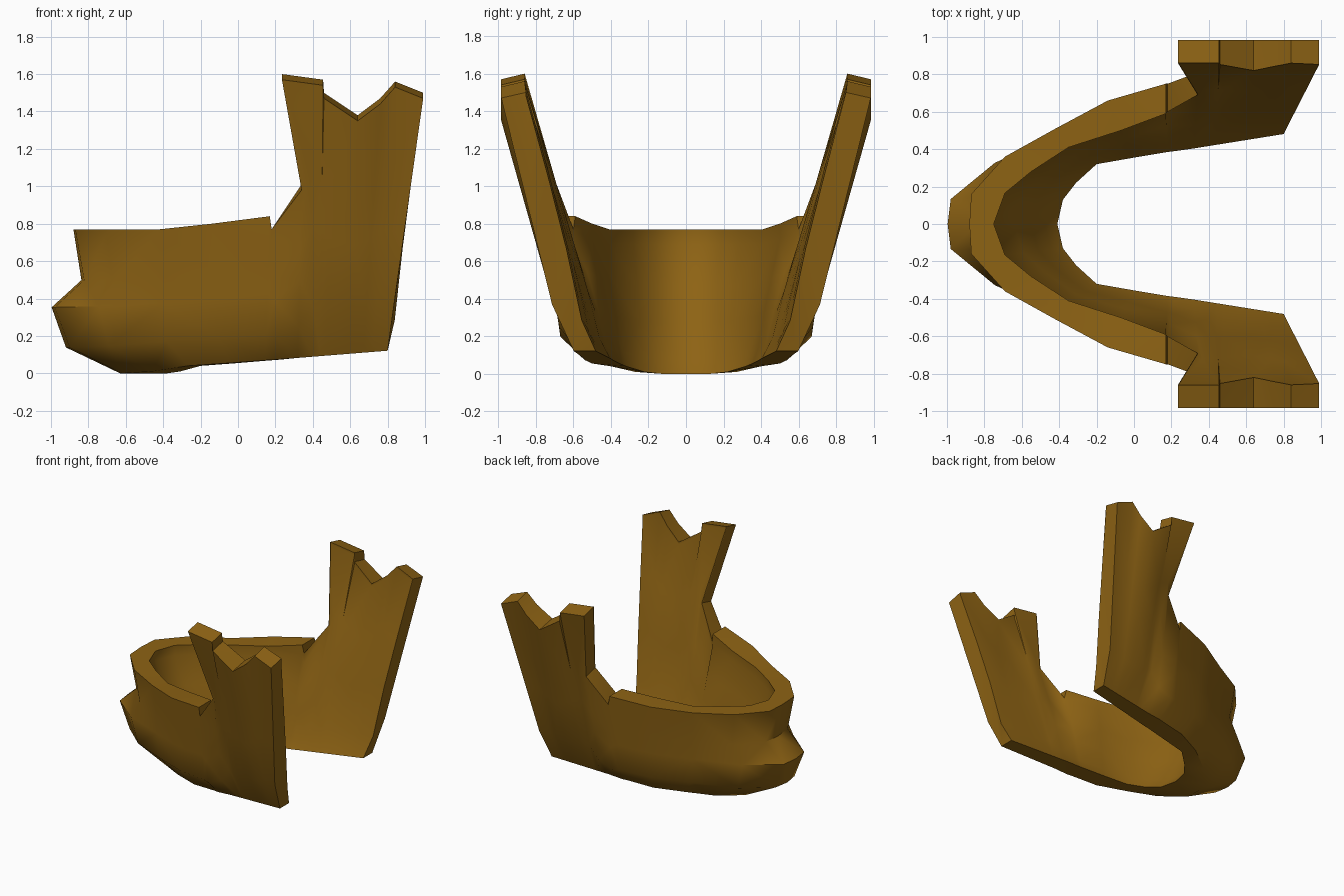
import bpy, bmesh
from mathutils import Vector

cube = bpy.data.objects.get("Cube")
if cube:
    bpy.data.objects.remove(cube)

bone = bpy.data.materials.new("brown_bone")
bone.use_nodes = True
colour = (0.27, 0.125, 0.007, 1)
bone.diffuse_color = colour
bone.node_tree.nodes["Principled BSDF"].inputs["Base Color"].default_value = colour
bone.node_tree.nodes["Principled BSDF"].inputs["Roughness"].default_value = 0.8


def section(top_out, top_in, flank, base_out, base_in, lip, chin=0.0, bend=1):
    """Closed cross-section, down the outer wall and back up the inner wall."""
    to, ti, fl, bo, bi = map(Vector, (top_out, top_in, flank, base_out, base_in))

    def along(a, b, s):
        p = a.lerp(b, s)
        p.x = a.x + (b.x - a.x) * s ** bend
        return p

    loop = [to]
    for s, bulge in ((0.57, -0.06), (0.34, 0.09)):
        p = along(fl, to, s)
        p.x -= bulge * chin
        loop.append(p)
    loop += [fl, bo, bi]
    under = ti - Vector((0, 0, lip))
    for s, h in ((0.2, 0.12), (0.42, 0.4), (0.68, 0.68)):
        p = along(bi, under, s)
        p.z = bi.z + (under.z - bi.z) * h
        loop.append(p)
    return loop + [under, ti]


sections = []

# Curved body from the chin back: outer rim, inner rim, flank, outer base, inner base, heights
body = [
    ((-.88, 0), (-.75, 0), (-.92, 0), (-.63, 0), (-.41, 0), .77, 0, 1),
    ((-.87, .16), (-.69, .165), (-.9, .12), (-.62, .12), (-.38, .13), .77, 0, 1),
    ((-.69, .36), (-.55, .28), (-.69, .31), (-.46, .27), (-.31, .22), .77, .01, .6),
    ((-.42, .51), (-.35, .41), (-.38, .47), (-.27, .4), (-.2, .32), .77, .04, .1),
    ((-.14, .66), (-.07, .5), (-.1, .6), (-.05, .5), (0, .355), .8, .055, 0),
    ((.17, .75), (.17, .59), (.15, .66), (.15, .53), (.18, .385), .84, .07, 0),
    ((.18, .75), (.18, .6), (.2, .67), (.2, .54), (.22, .39), .77, .073, 0),
]
for to, ti, fl, bo, bi, top, base, chin in body:
    low = base + 0.18 * (top - base)
    sections.append(section((*to, top), (*ti, top), (*fl, low),
                            (*bo, base), (*bi, base), 0.08, chin))

# Upright branch: top x, top z, base x
branch = [(.34, 1.01, .32), (.235, 1.6, .4), (.455, 1.57, .44), (.46, 1.5, .48),
          (.64, 1.38, .6), (.76, 1.47, .67), (.84, 1.56, .72), (.99, 1.5, .8)]
for i, (x, z, bx) in enumerate(branch):
    base = 0.057 + 0.08 * bx
    low = base + 0.18 * (z - base)
    y_out = min(0.7 + 0.27 * (z - 0.3), 0.985)
    y_in = min(0.48 + 0.27 * (z - 0.12), 0.86)
    if i == 0:
        y_out, y_in = 0.81, 0.69
    sections.append(section((x, y_out, z - 0.03), (x, y_in, z),
                            (bx + 0.18 * (x - bx) * (x > bx), 0.65 + 0.08 * bx, low),
                            (bx, 0.51 + 0.11 * bx, base), (bx, 0.353 + 0.16 * bx, base),
                            0.02, bend=4 if x < bx else 1))

# Mirror the sections about the chin and loft one closed skin
mirrored = [[Vector((p.x, -p.y, p.z)) for p in s] for s in reversed(sections[1:])]
bm = bmesh.new()
rings = [[bm.verts.new(p) for p in s] for s in mirrored + sections]
count = len(rings[0])
for a, b in zip(rings, rings[1:]):
    for k in range(count):
        n = (k + 1) % count
        bm.faces.new((a[k], a[n], b[n], b[k]))
bm.faces.new(rings[0])
bm.faces.new(rings[-1])
bmesh.ops.triangulate(bm, faces=bm.faces[:])
bmesh.ops.recalc_face_normals(bm, faces=bm.faces[:])

mesh = bpy.data.meshes.new("lower_jaw")
bm.to_mesh(mesh)
bm.free()
mesh.materials.append(bone)
jaw = bpy.data.objects.new("lower_jaw", mesh)
bpy.context.collection.objects.link(jaw)
bpy.ops.object.select_all(action="DESELECT")
jaw.select_set(True)
bpy.context.view_layer.objects.active = jaw
bpy.ops.object.shade_smooth_by_angle(angle=0.7)
